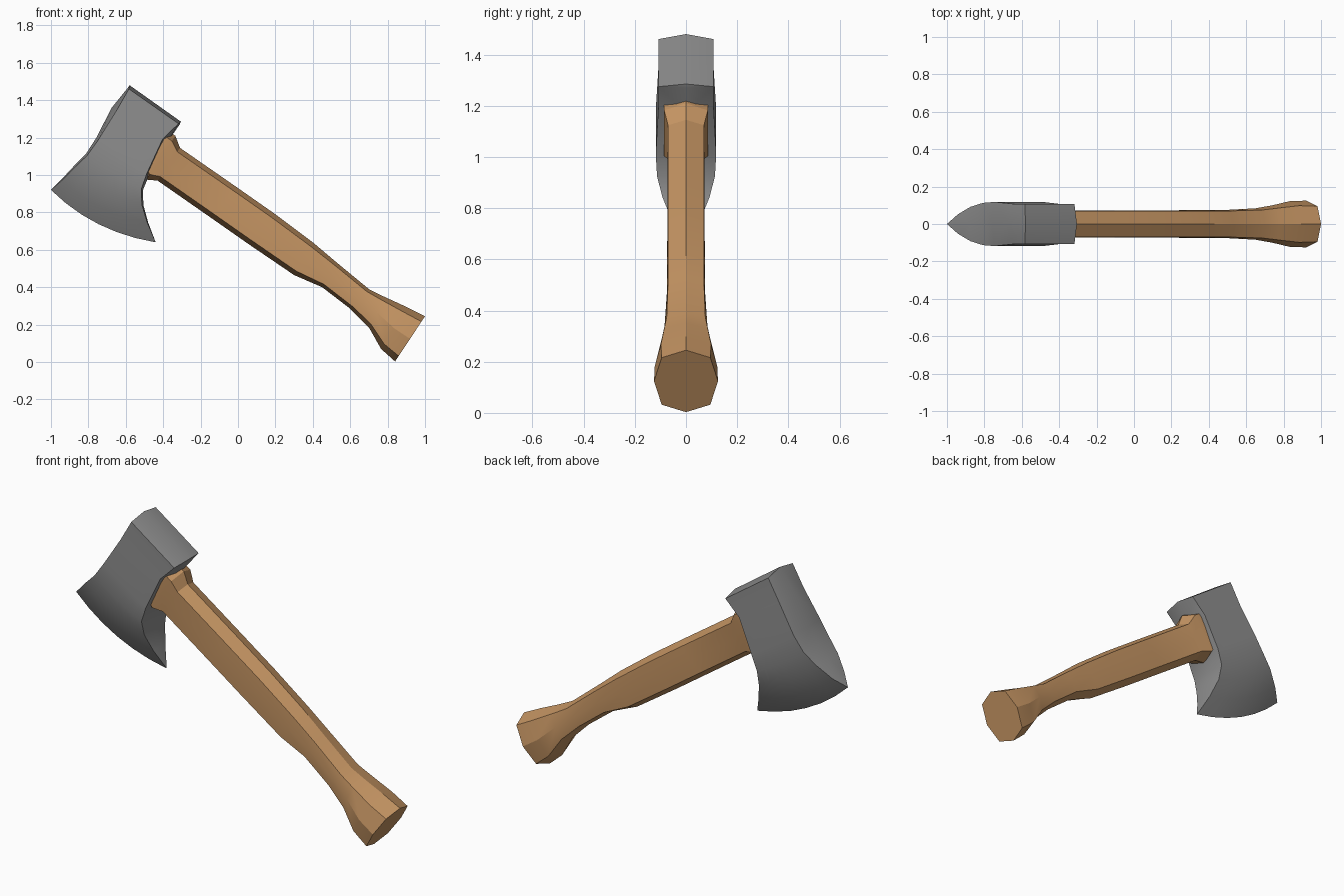
import bpy
from mathutils import Vector

if "Cube" in bpy.data.objects:
    bpy.data.objects.remove(bpy.data.objects["Cube"])


def material(name, color):
    m = bpy.data.materials.new(name)
    m.diffuse_color = (*color, 1)
    m.use_nodes = True
    m.node_tree.nodes["Principled BSDF"].inputs["Base Color"].default_value = m.diffuse_color
    return m


def make(name, verts, faces, mat, angle):
    me = bpy.data.meshes.new(name)
    me.from_pydata(verts, [], faces)
    ob = bpy.data.objects.new(name, me)
    bpy.context.collection.objects.link(ob)
    me.materials.append(mat)
    bpy.ops.object.select_all(action='DESELECT')
    ob.select_set(True)
    bpy.context.view_layer.objects.active = ob
    # join both halves along y = 0, then fix facing
    mod = ob.modifiers.new("Mirror", 'MIRROR')
    mod.use_axis = (False, True, False)
    mod.use_clip = True
    bpy.ops.object.modifier_apply(modifier=mod.name)
    bpy.ops.object.mode_set(mode='EDIT')
    bpy.ops.mesh.select_all(action='SELECT')
    bpy.ops.mesh.normals_make_consistent(inside=False)
    bpy.ops.object.mode_set(mode='OBJECT')
    bpy.ops.object.shade_smooth_by_angle(angle=angle)
    return ob


steel = material("steel grey", (0.27, 0.27, 0.27))
wood = material("light wood", (0.56, 0.30, 0.125))

# Axe head: rows from poll to cutting edge
# (top x, top z, bottom x, bottom z, half thickness, edge bulge, ridge inset)
rows = [
    (-0.58, 1.48, -0.305, 1.285, 0, 0, 0.0),
    (-0.59, 1.465, -0.312, 1.27, 0.108, 0, 0.008),
    (-0.675, 1.36, -0.378, 1.175, 0.108, 0, 0.03),
    (-0.76, 1.195, -0.475, 1.0, 0.118, 0.0, 0.015),
    (-0.815, 1.11, -0.508, 0.92, 0.113, 0.01, 0.01),
    (-0.88, 1.045, -0.506, 0.84, 0.092, 0.025, 0.008),
    (-0.945, 0.975, -0.48, 0.745, 0.052, 0.04, 0.005),
    (-1.0, 0.92, -0.44, 0.64, 0, 0.05, 0.0),
]
toward_edge = Vector((-0.53, 0, -0.85))
N = 9
verts, faces = [], []
for tx, tz, bx, bz, half, bulge, inset in rows:
    top, bot = Vector((tx, 0, tz)), Vector((bx, 0, bz))
    e = inset / (bot - top).length
    ts = [0] + [e + (1 - 2 * e) * i / (N - 3) for i in range(N - 2)] + [1]
    for j, t in enumerate(ts):
        p = top.lerp(bot, t) + toward_edge * bulge * 4 * t * (1 - t)
        p.y = 0 if j in (0, N - 1) else -half
        verts.append(p)
for r in range(len(rows) - 1):
    for j in range(N - 1):
        a = r * N + j
        faces.append((a, a + 1, a + N + 1, a + N))
make("axe_head", verts, faces, steel, 0.45)

# Handle: rows from the eye to the butt
# (upper x, upper z, lower x, lower z, corner half width, middle half width)
rows = [
    (-0.40, 1.25, -0.53, 1.05, 0.085, 0.085),
    (-0.335, 1.21, -0.49, 0.975, 0.085, 0.085),
    (-0.31, 1.145, -0.43, 0.97, 0.070, 0.072),
    (0.0, 0.93, -0.15, 0.775, 0.070, 0.073),
    (0.2, 0.79, 0.05, 0.635, 0.070, 0.073),
    (0.4, 0.64, 0.30, 0.465, 0.070, 0.074),
    (0.53, 0.53, 0.45, 0.40, 0.070, 0.075),
    (0.70, 0.39, 0.60, 0.285, 0.075, 0.084),
    (0.78, 0.35, 0.70, 0.185, 0.085, 0.10),
    (0.90, 0.295, 0.765, 0.07, 0.098, 0.122),
    (1.0, 0.245, 0.84, 0.003, 0.095, 0.125),
]
verts, faces = [], []
for ux, uz, lx, lz, corner, middle in rows:
    up, low = Vector((ux, 0, uz)), Vector((lx, 0, lz))
    for t, w in ((0, 0), (0.12, corner), (0.5, middle), (0.88, corner), (1, 0)):
        p = up.lerp(low, t)
        p.y = -w
        verts.append(p)
for r in range(len(rows) - 1):
    for j in range(4):
        a = r * 5 + j
        faces.append((a, a + 1, a + 6, a + 5))
last = (len(rows) - 1) * 5
faces += [tuple(range(5)), tuple(range(last, last + 5))]
make("handle", verts, faces, wood, 0.45)
